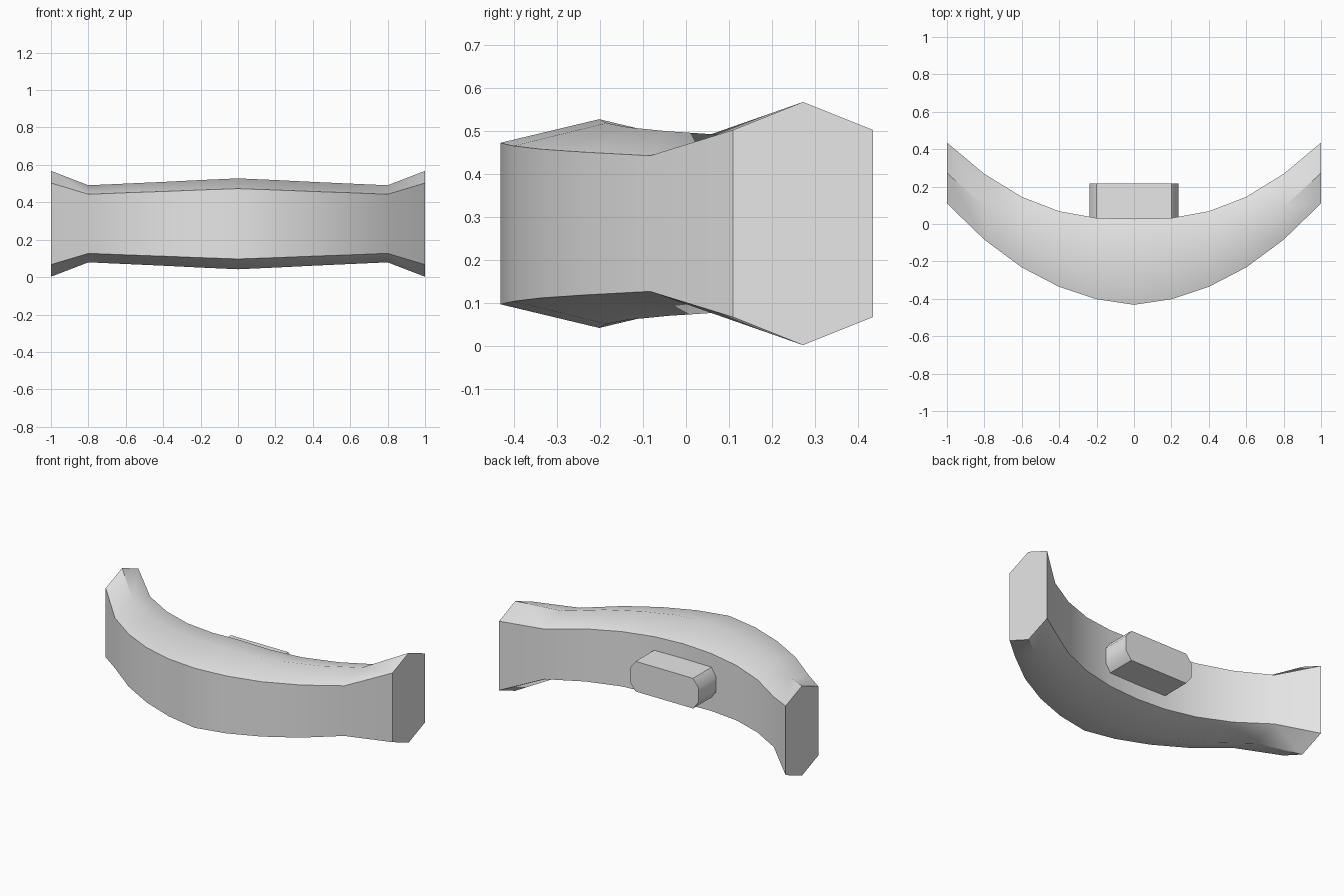
import bpy, math

if "Cube" in bpy.data.objects:
    bpy.data.objects.remove(bpy.data.objects["Cube"])

MID_Z = 0.285

grey = bpy.data.materials.new("light grey")
grey.diffuse_color = (0.8, 0.8, 0.8, 1)
grey.use_nodes = True
grey.node_tree.nodes["Principled BSDF"].inputs["Base Color"].default_value = grey.diffuse_color


def loft(name, rings):
    """Skin a row of equal rings and cap both ends."""
    n = len(rings[0])
    verts = [v for ring in rings for v in ring]
    faces = [(i * n + j, (i + 1) * n + j, (i + 1) * n + (j + 1) % n, i * n + (j + 1) % n)
             for i in range(len(rings) - 1) for j in range(n)]
    last = (len(rings) - 1) * n
    faces += [tuple(range(n)), tuple(last + j for j in reversed(range(n)))]
    mesh = bpy.data.meshes.new(name)
    mesh.from_pydata(verts, [], faces)
    mesh.materials.append(grey)
    obj = bpy.data.objects.new(name, mesh)
    bpy.context.collection.objects.link(obj)
    bpy.context.view_layer.objects.active = obj
    obj.select_set(True)
    # consistent outward normals
    bpy.ops.object.mode_set(mode='EDIT')
    bpy.ops.mesh.select_all(action='SELECT')
    bpy.ops.mesh.normals_make_consistent(inside=False)
    bpy.ops.object.mode_set(mode='OBJECT')
    bpy.ops.object.shade_smooth_by_angle(angle=math.radians(40))
    obj.select_set(False)
    return obj


# Curved bar: x, front y, back y, half height at the edges, half height at the ridge
half = [
    (0.0, -0.432, 0.028, 0.188, 0.243),
    (0.2, -0.402, 0.032, 0.181, 0.234),
    (0.4, -0.336, 0.068, 0.173, 0.224),
    (0.6, -0.232, 0.145, 0.166, 0.215),
    (0.8, -0.084, 0.268, 0.158, 0.206),
    (1.0, 0.110, 0.435, 0.218, 0.283),
]
stations = [(-x, *rest) for x, *rest in reversed(half[1:])] + half
bar_rings = []
for x, front, back, edge, ridge in stations:
    mid = (front + back) / 2
    section = [(front, -edge), (mid, -ridge), (back, -edge),
               (back, edge), (mid, ridge), (front, edge)]
    bar_rings.append([(x, y, MID_Z + z) for y, z in section])
loft("curved_bar", bar_rings)

# Rear mounting block: octagonal outline pushed out of the back of the bar
outline = [(-0.2, -0.095), (0.2, -0.095), (0.238, -0.047), (0.238, 0.047),
           (0.2, 0.095), (-0.2, 0.095), (-0.238, 0.047), (-0.238, -0.047)]
loft("mounting_block", [[(x, y, MID_Z + z) for x, z in outline] for y in (0.02, 0.216)])
